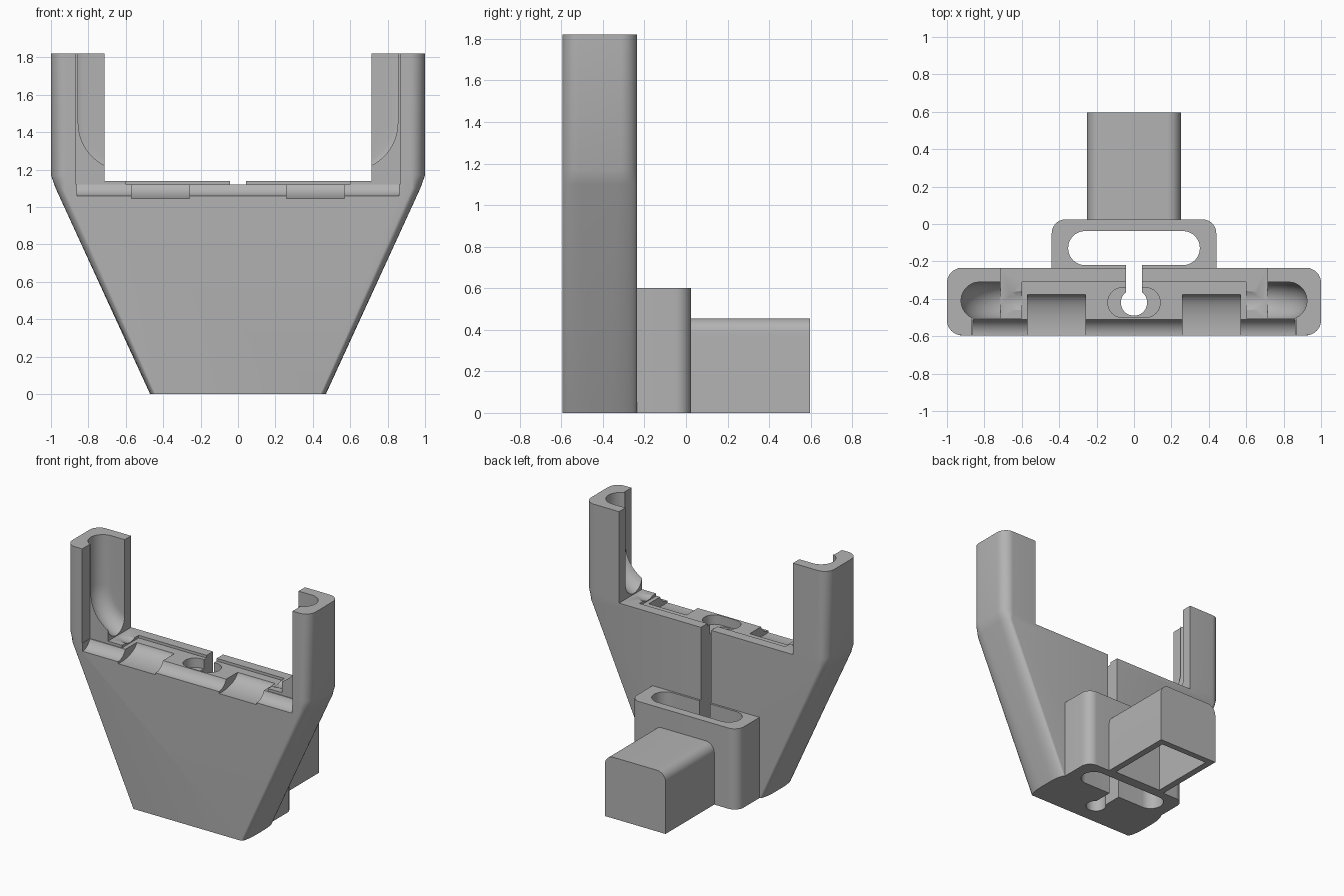
import bpy, bmesh, math

cube = bpy.data.objects.get("Cube")
if cube:
    bpy.data.objects.remove(cube, do_unlink=True)

grey = bpy.data.materials.new("light grey plastic")
grey.use_nodes = True
colour = (0.45, 0.45, 0.45, 1)
grey.diffuse_color = colour
grey.node_tree.nodes["Principled BSDF"].inputs["Base Color"].default_value = colour


def loft(name, rings):
    """Closed solid through rings that share a point count."""
    bm = bmesh.new()
    rows = [[bm.verts.new(p) for p in ring] for ring in rings]
    for a, b in zip(rows, rows[1:]):
        for i in range(len(a)):
            j = (i + 1) % len(a)
            bm.faces.new((a[i], a[j], b[j], b[i]))
    bm.faces.new(rows[0])
    bm.faces.new(rows[-1])
    bmesh.ops.recalc_face_normals(bm, faces=bm.faces)
    mesh = bpy.data.meshes.new(name)
    bm.to_mesh(mesh)
    bm.free()
    mesh.materials.append(grey)
    obj = bpy.data.objects.new(name, mesh)
    bpy.context.collection.objects.link(obj)
    return obj


def arc(cx, cy, rx, ry, start, end, n=10):
    steps = [math.radians(start + (end - start) * i / n) for i in range(n + 1)]
    return [(cx + rx * math.cos(t), cy + ry * math.sin(t)) for t in steps]


def rounded(hw, y0, y1, rx, ry, z):
    """Rounded rectangle in plan, centred on x = 0."""
    pts = []
    for k, (x, y) in enumerate([(hw - rx, y1 - ry), (rx - hw, y1 - ry),
                                (rx - hw, y0 + ry), (hw - rx, y0 + ry)]):
        pts += arc(x, y, rx, ry, 90 * k, 90 * k + 90)
    return [(x, y, z) for x, y in pts]


def box(name, x0, x1, y0, y1, z0, z1):
    return loft(name, [[(x0, y0, z), (x1, y0, z), (x1, y1, z), (x0, y1, z)]
                       for z in (z0, z1)])


def pillar(name, hw, y0, y1, r, z0, z1):
    return loft(name, [rounded(hw, y0, y1, r, r, z) for z in (z0, z1)])


def bar(name, cy, cz, ry, rz, x0, x1):
    """Elliptical rod along x."""
    ring = arc(cy, cz, ry, rz, 0, 352.5, 47)
    return loft(name, [[(x, y, z) for y, z in ring] for x in (x0, x1)])


def cut(target, cutter):
    cutter.hide_render = True
    mod = target.modifiers.new("cut", "BOOLEAN")
    mod.operation, mod.solver, mod.object = "DIFFERENCE", "EXACT", cutter
    bpy.context.view_layer.objects.active = target
    bpy.ops.object.modifier_apply(modifier=mod.name)
    bpy.data.objects.remove(cutter, do_unlink=True)


def slit():
    return box("slit_cutter", -0.042, 0.042, -0.38, -0.15, -0.1, 1.5)


def arm_channel(side):
    """Half-round channel down the arm that bends into the crossbar."""
    path = [(0.825, 1.9, 0)]
    path += [(x, z, t) for (x, z), t in zip(
        arc(0.6, 1.45, 0.225, 0.225, 0, -90, 16), [-5.625 * i for i in range(17)])]
    path.append((0.5, 1.225, -90))
    section = arc(0, 0, 0.1, 0.1, -90, 90, 14) + [(-0.2, 0.1), (-0.2, -0.1)]
    rings = []
    for x, z, angle in path:
        c, s = math.cos(math.radians(angle)), math.sin(math.radians(angle))
        rings.append([(side * (x + u * c), -0.41 + v, z + u * s) for u, v in section])
    return loft("channel_cutter", rings)


# Bracket body: tapered lower part with two upright arms
body = loft("bracket_body", [
    rounded(0.47, -0.595, -0.235, 0.03, 0.14, 0),
    rounded(0.975, -0.595, -0.235, 0.045, 0.09, 1.1),
    rounded(1.0, -0.595, -0.235, 0.08, 0.08, 1.17),
    rounded(1.0, -0.595, -0.235, 0.08, 0.08, 1.82)])

# Opening between the arms, wider at the front, and the crossbar floor
cut(body, box("gap_cutter", -0.715, 0.715, -0.7, -0.1, 1.14, 2))
cut(body, box("front_gap_cutter", -0.865, 0.865, -0.7, -0.505, 1.12, 2))
cut(body, box("floor_cutter", -0.6, 0.6, -0.52, -0.31, 1.12, 1.5))
for side in (-1, 1):
    cut(body, arm_channel(side))

# Coves along the front edge
cut(body, bar("cove_cutter", -0.595, 1.15, 0.09, 0.09, -0.862, 0.862))
for x in (-0.57, 0.26):
    cut(body, bar("wide_cove_cutter", -0.56, 1.13, 0.185, 0.086, x, x + 0.31))

# Keyhole with a shallow recess at its top
cut(body, pillar("recess_cutter", 0.14, -0.5, -0.34, 0.079, 1.05, 1.4))
cut(body, pillar("hole_cutter", 0.07, -0.49, -0.35, 0.069, -0.1, 1.5))
cut(body, slit())

# Rear boss with a long slot
boss = pillar("rear_boss", 0.44, -0.33, 0.025, 0.075, 0, 0.6)
cut(boss, pillar("slot_cutter", 0.352, -0.22, -0.038, 0.09, -0.1, 0.8))
cut(boss, pillar("boss_hole_cutter", 0.07, -0.49, -0.35, 0.069, -0.1, 0.8))
cut(boss, slit())

# Hollow rear block with rounded top edges
profile = ([(0.25, 0)] + arc(0.18, 0.385, 0.07, 0.07, 0, 90)
           + arc(-0.18, 0.385, 0.07, 0.07, 90, 180) + [(-0.25, 0)])
block = loft("rear_block", [[(x, y, z) for x, z in profile] for y in (0.0, 0.597)])
cut(block, box("cavity_cutter", -0.2, 0.2, 0.04, 0.55, -0.1, 0.4))

for obj in (body, boss, block):
    bpy.ops.object.select_all(action="DESELECT")
    obj.select_set(True)
    bpy.context.view_layer.objects.active = obj
    bpy.ops.object.shade_smooth_by_angle(angle=math.radians(30))
